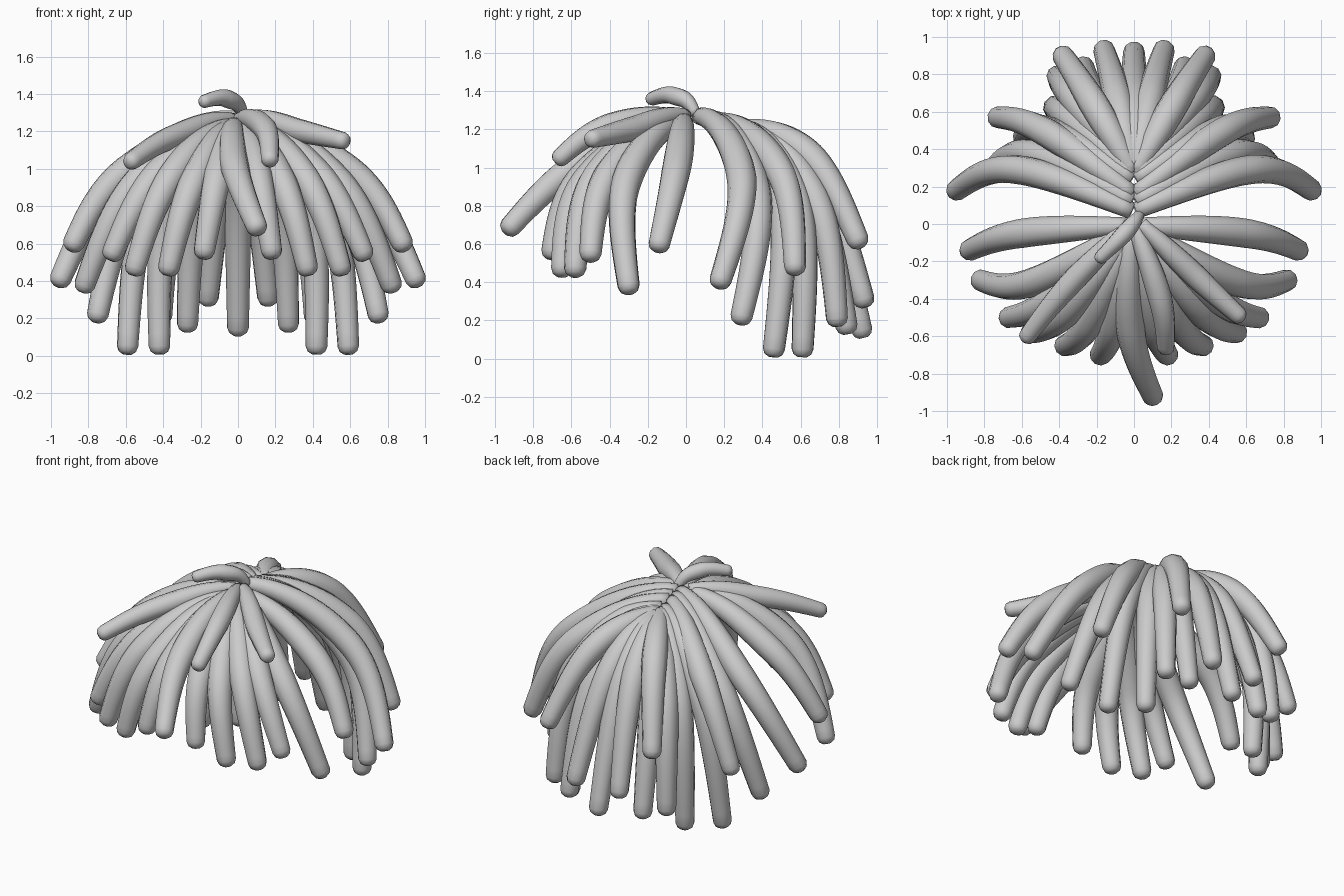
import bpy, bmesh, math
from mathutils import Vector

if "Cube" in bpy.data.objects:
    bpy.data.objects.remove(bpy.data.objects["Cube"])

grey = bpy.data.materials.new("soft grey")
grey.diffuse_color = (0.6, 0.6, 0.6, 1)
grey.use_nodes = True
grey.node_tree.nodes["Principled BSDF"].inputs["Base Color"].default_value = grey.diffuse_color

SIDES, STEPS = 10, 13


def hermite(a, b, ta, tb):
    """Smooth run from a to b with the given end directions."""
    for i in range(STEPS):
        t = i / STEPS
        yield ((2 * t**3 - 3 * t**2 + 1) * a + (t**3 - 2 * t**2 + t) * ta
               + (3 * t**2 - 2 * t**3) * b + (t**3 - t**2) * tb)


def lock(name, root, mid, tip, width=1.0, lift=0.0):
    """Tapered tube of hair that leaves the root flat, bends at mid and runs to a rounded tip."""
    root, mid, tip = Vector(root), Vector(mid), Vector(tip)
    through = (tip - root) * 0.5
    start = 1.5 * (mid - root) - 0.5 * through
    start.z = lift
    path = list(hermite(root, mid, start, through))
    path += hermite(mid, tip, through, 1.5 * (tip - mid) - 0.5 * through)
    path.append(tip)
    n = len(path) - 1
    radii = [width * (0.045 + 0.033 * math.sin(min(i / n / 0.45, 1) * math.pi / 2)
                      - 0.04 * max(0, i / n - 0.5)) for i in range(n + 1)]
    # rounded tip
    end, r = (path[-1] - path[-2]).normalized(), radii[-1]
    for angle in (math.radians(35), math.radians(65)):
        path.append(path[n] + end * r * 0.8 * math.sin(angle))
        radii.append(r * math.cos(angle))
    # sweep a ring along the path
    bm = bmesh.new()
    rings, side = [], Vector((0.31, 0.2, 0.93))
    for i, c in enumerate(path):
        tan = (path[min(i + 1, len(path) - 1)] - path[max(i - 1, 0)]).normalized()
        side = (side - tan * side.dot(tan)).normalized()
        other = tan.cross(side)
        turns = [k * math.tau / SIDES for k in range(SIDES)]
        rings.append([bm.verts.new(c + radii[i] * (side * math.cos(a) + other * math.sin(a)))
                      for a in turns])
    for a, b in zip(rings, rings[1:]):
        for k in range(SIDES):
            j = (k + 1) % SIDES
            bm.faces.new((a[k], a[j], b[j], b[k]))
    bm.faces.new(rings[0][::-1])
    bm.faces.new(rings[-1])
    for f in bm.faces:
        f.smooth = True
    mesh = bpy.data.meshes.new(name)
    bm.to_mesh(mesh)
    bm.free()
    mesh.materials.append(grey)
    bpy.context.collection.objects.link(bpy.data.objects.new(name, mesh))


def mirrored(name, root, mid, tip):
    """One lock on each side of the parting."""
    for label, s in (("right", 1), ("left", -1)):
        lock(f"{label}_{name}", *[(s * x, y, z) for x, y, z in (root, mid, tip)])


# back locks along the parting: root y, bend, tip
back = {
    "wide_back_lock": (.07, (.62, .29, .95), (.95, .18, .41)),
    "rear_side_lock": (.12, (.53, .37, .86), (.75, .29, .22)),
    "upper_rear_lock": (.16, (.47, .49, .98), (.73, .57, .48)),
    "long_outer_lock": (.24, (.46, .5, .86), (.59, .46, .05)),
    "long_inner_lock": (.27, (.36, .58, .82), (.42, .61, .05)),
    "rear_corner_lock": (.29, (.32, .67, .85), (.41, .79, .21)),
    "short_back_lock": (.28, (.22, .65, 1.06), (.38, .9, .62)),
    "inner_back_lock": (.3, (.09, .68, .94), (.16, .93, .31)),
    "lower_back_lock": (.3, (.21, .66, .84), (.27, .84, .17)),
}
for name, (y, mid, tip) in back.items():
    mirrored(name, (0.01, y, 1.29 - 0.3 * y), mid, tip)

# front locks fanned out from one point: bend, tip
front = {
    "side_lock": ((.6, -.05, .99), (.88, -.14, .6)),
    "front_side_lock": ((.54, -.31, .93), (.82, -.3, .38)),
    "front_outer_lock": ((.43, -.4, .97), (.67, -.5, .55)),
    "front_mid_lock": ((.36, -.47, .95), (.55, -.58, .47)),
    "front_inner_lock": ((.24, -.53, .92), (.37, -.65, .47)),
    "fringe_lock": ((.11, -.54, .95), (.18, -.7, .56)),
}
for i, (name, (mid, tip)) in enumerate(front.items()):
    mirrored(name, (0.03, -0.01 - 0.014 * i, 1.24 - 0.006 * i), mid, tip)

# single locks
lock("centre_back_lock", (0, .3, 1.2), (0, .67, .91), (0, .92, .15))
lock("centre_fringe_lock", (-.02, -.06, 1.23), (-.02, -.56, 1.02), (.1, -.92, .69))
lock("loose_right_lock", (.04, 0, 1.27), (.34, -.29, 1.2), (.56, -.49, 1.15), 0.82, 0.06)
lock("loose_left_lock", (-.02, 0, 1.26), (-.35, -.33, 1.17), (-.57, -.6, 1.04), 0.82, 0.04)
lock("loose_front_lock", (0, 0, 1.26), (.14, -.4, 1.22), (.17, -.66, 1.05), 0.82, 0.08)
lock("top_curl", (.03, .05, 1.28), (-.06, -.06, 1.375), (-.18, -.18, 1.36), 0.62, 0.25)
